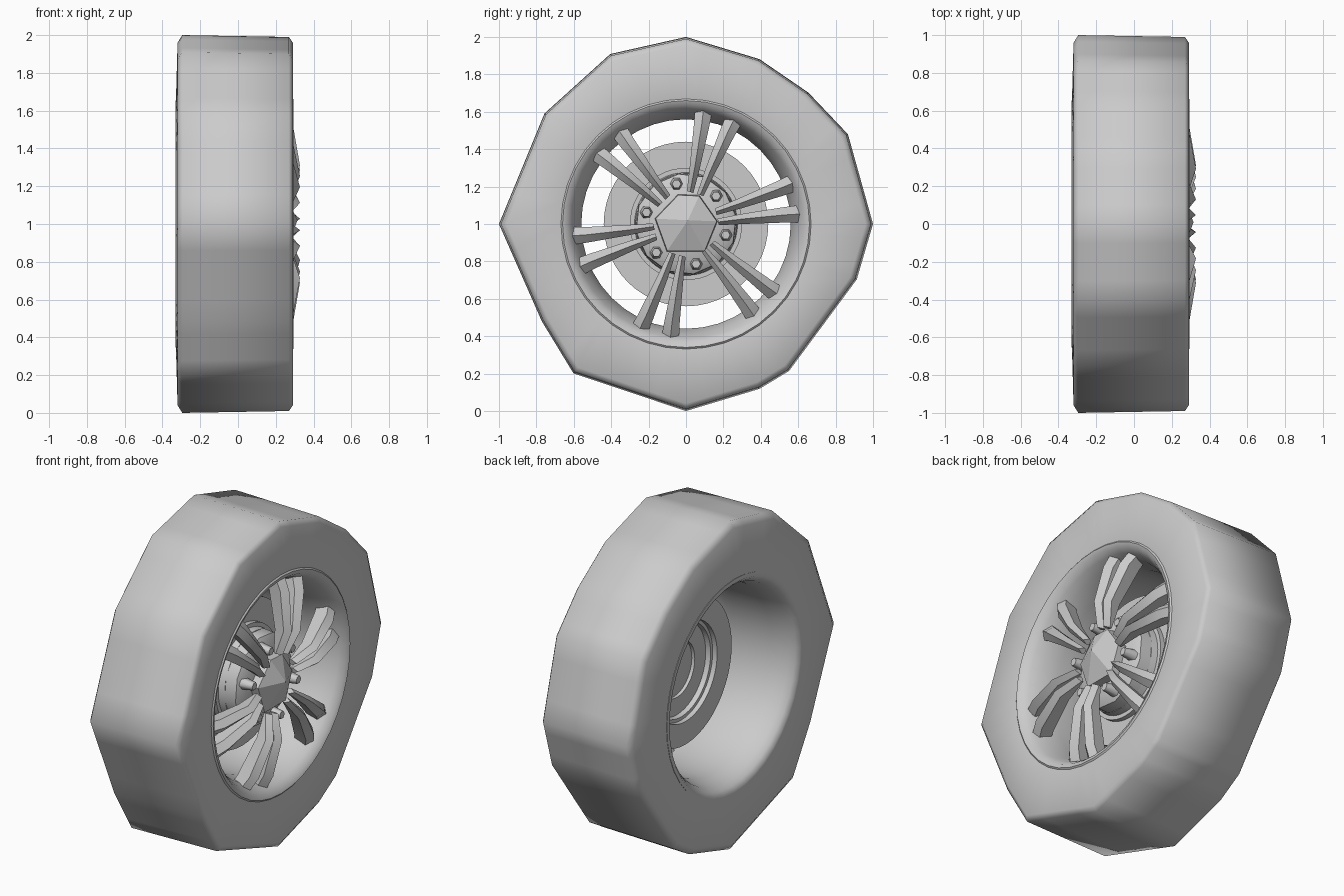
import bpy, bmesh, math
from math import cos, sin, radians, pi

if "Cube" in bpy.data.objects:
    bpy.data.objects.remove(bpy.data.objects["Cube"])

CZ = 1.0   # axle height; the axle runs along x


def finish(name, bm, angle=40):
    bmesh.ops.recalc_face_normals(bm, faces=bm.faces)
    me = bpy.data.meshes.new(name)
    bm.to_mesh(me)
    bm.free()
    ob = bpy.data.objects.new(name, me)
    bpy.context.collection.objects.link(ob)
    bpy.ops.object.select_all(action='DESELECT')
    ob.select_set(True)
    bpy.context.view_layer.objects.active = ob
    if angle:
        bpy.ops.object.shade_smooth_by_angle(angle=radians(angle))
    return ob


def skin(bm, rings, loop):
    # bridge consecutive rings of points with quads
    vs = [[bm.verts.new(p) for p in r] for r in rings]
    n, m = len(vs), len(vs[0])
    for i in range(n if loop else n - 1):
        a, b = vs[i], vs[(i + 1) % n]
        for j in range(m):
            k = (j + 1) % m
            bm.faces.new((a[j], a[k], b[k], b[j]))
    return vs


def lathe(name, profile, angles, scale=None, angle=40):
    # closed (x, r) profile turned about the axle; scale(r, a) warps the radius
    bm = bmesh.new()
    rings = []
    for a in angles:
        ring = []
        for x, r in profile:
            q = scale(r, a) if scale else r
            ring.append((x, q * cos(a), CZ + q * sin(a)))
        rings.append(ring)
    skin(bm, rings, True)
    return finish(name, bm, angle)


def circle(n):
    return [2 * pi * i / n for i in range(n)]


# Tyre: coarse, uneven outer polygon blending to a round bead
corners = [(0, 1), (29, .99), (47, .96), (66, .965), (90, 1), (114, .995),
           (142, .96), (180, 1), (214, .93), (233, 1), (270, 1),
           (294, .965), (305, .96), (342, .96), (360, 1)]


def outline(a):
    d = math.degrees(a) % 360
    for (d0, r0), (d1, r1) in zip(corners, corners[1:]):
        if d0 <= d <= d1:
            t0, t1 = radians(d - d0), radians(d1 - d)
            return r0 * r1 * sin(t0 + t1) / (r0 * sin(t0) + r1 * sin(t1))
    return 1


def warp(r, a):
    t = max(0, min(1, (r - .68) / .25))
    return r * (1 - t + t * outline(a))


tyre_angles = []
for (d0, _), (d1, _) in zip(corners, corners[1:]):
    tyre_angles += [radians(d0 + (d1 - d0) * i / 4) for i in range(4)]
tyre_profile = [(.285, .655), (.29, .68), (.29, .96), (.27, .99),
                (-.295, 1.0), (-.32, .96), (-.328, .68), (-.325, .63), (0, .62)]
lathe("tyre", tyre_profile, tyre_angles, warp, 65)

# Rim: rolled front lip, tapered barrel, rear lip
rim_profile = [(.285, .672), (.295, .66), (.285, .635), (.25, .61), (.2, .585),
               (.1, .56), (-.18, .565), (-.28, .59), (-.31, .61),
               (-.33, .63), (-.33, .655), (-.28, .64), (.1, .63), (.25, .655)]
lathe("rim", rim_profile, circle(40), None, 50)

# Brake disc with a raised centre
disc_profile = [(0, .44), (.03, .44), (.03, .28), (.1, .27), (.1, .17),
                (.06, .17), (.06, .3), (0, .3)]
lathe("brake_disc", disc_profile, circle(48), None, 30)

# Hub, low-poly, with a closed core
hub_profile = [(.08, .24), (.1, .275), (.17, .27), (.2, .22), (.2, .03), (.08, .03)]
lathe("hub", hub_profile, [a + .15 for a in circle(12)], None, 35)

# Twin spokes: (r, front x, half width, depth, sideways offset)
stations = [(.17, .285, .018, .05, .028), (.31, .328, .028, .10, .043),
            (.53, .29, .042, .12, .072), (.635, .24, .05, .11, .09)]
for i in range(6):
    a = radians(13 + 60.3 * i)
    for side in (-1, 1):
        bm = bmesh.new()
        rings = []
        for r, x, w, d, off in stations:
            ring = []
            for u, dx in ((-w, .035), (0, 0), (w, .035), (w * .7, d), (-w * .7, d)):
                s = side * off + u
                ring.append((x - dx, r * cos(a) - s * sin(a), CZ + r * sin(a) + s * cos(a)))
            rings.append(ring)
        vs = skin(bm, rings, False)
        bm.faces.new(vs[0])
        bm.faces.new(vs[-1])
        finish("spoke_%d_%s" % (i + 1, "a" if side < 0 else "b"), bm, 35)

# Faceted centre cap
bm = bmesh.new()
base = [(.17, 5), (.17, 65), (.165, 105), (.17, 170), (.18, 235), (.18, 305)]
low = [bm.verts.new((.19, r * cos(radians(d)), CZ + r * sin(radians(d)))) for r, d in base]
top = [bm.verts.new((.25, v.co.y * .97, CZ + (v.co.z - CZ) * .97)) for v in low]
tip = bm.verts.new((.315, .01, CZ + .02))
for i in range(6):
    k = (i + 1) % 6
    bm.faces.new((low[i], low[k], top[k], top[i]))
    bm.faces.new((top[i], top[k], tip))
bm.faces.new(low)
finish("centre_cap", bm, 0)

# Wheel bolts between the spoke pairs
for i in range(6):
    a = radians(43 + 60.3 * i)
    bpy.ops.mesh.primitive_cone_add(vertices=6, radius1=.036, radius2=.024, depth=.08,
                                    location=(.22, .22 * cos(a), CZ + .22 * sin(a)),
                                    rotation=(0, pi / 2, 0))
    bpy.context.object.name = "wheel_bolt_%d" % (i + 1)
    bpy.ops.object.shade_smooth_by_angle(angle=radians(65))
